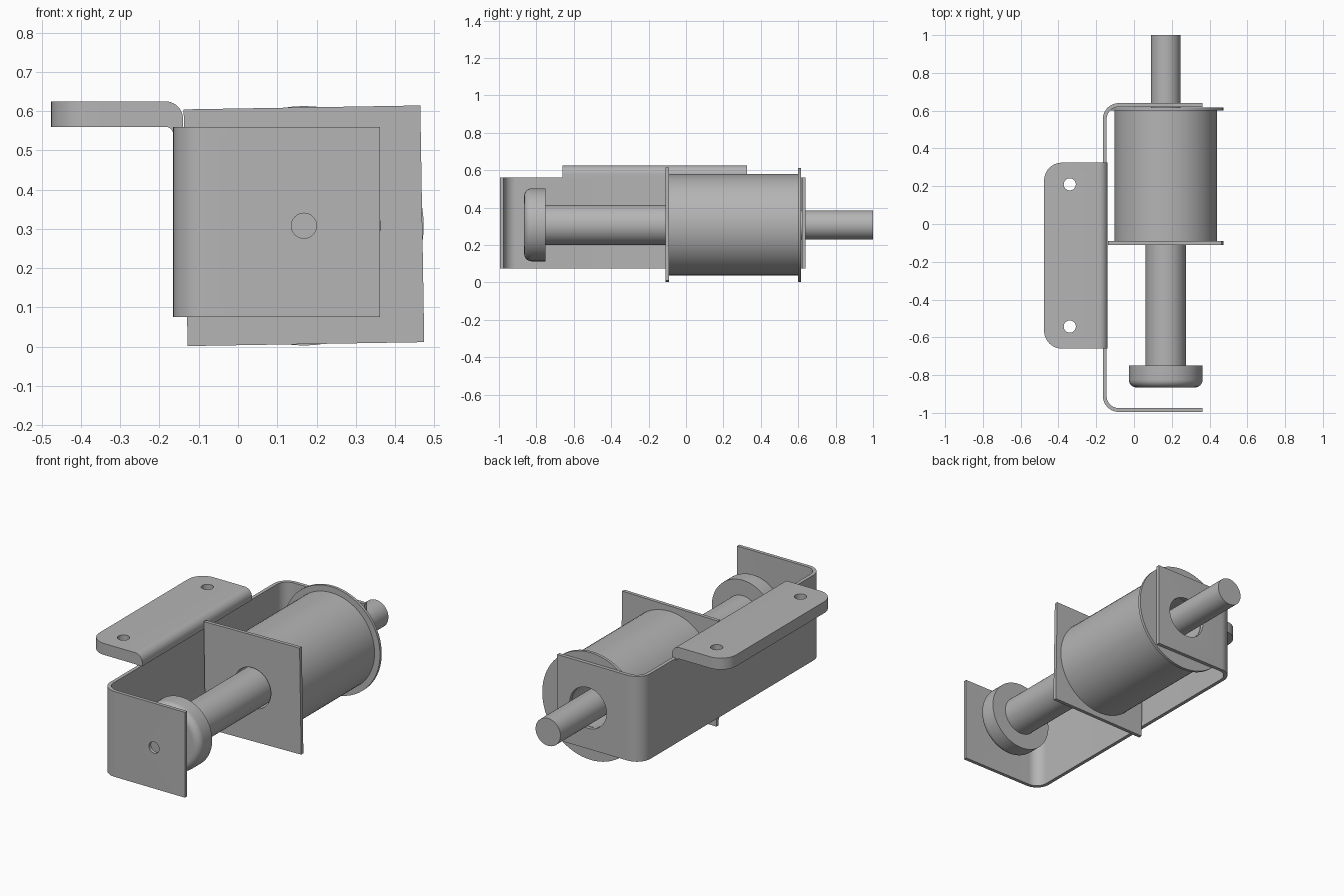
import bpy, bmesh
from math import sin, cos, pi, radians
from mathutils import Vector, Matrix

cube = bpy.data.objects.get("Cube")
if cube:
    bpy.data.objects.remove(cube, do_unlink=True)

metal = bpy.data.materials.new("grey_metal")
GREY = (0.46, 0.46, 0.46, 1)
metal.use_nodes = True
metal.diffuse_color = GREY
metal.node_tree.nodes["Principled BSDF"].inputs["Base Color"].default_value = GREY

AX, AZ = 0.168, 0.308       # shared axis of all the round parts
BORE = 0.116


def finish(name, bm):
    bmesh.ops.recalc_face_normals(bm, faces=bm.faces)
    mesh = bpy.data.meshes.new(name)
    bm.to_mesh(mesh)
    bm.free()
    mesh.materials.append(metal)
    obj = bpy.data.objects.new(name, mesh)
    bpy.context.collection.objects.link(obj)
    return obj


def smooth(obj):
    bpy.ops.object.select_all(action='DESELECT')
    obj.select_set(True)
    bpy.context.view_layer.objects.active = obj
    bpy.ops.object.shade_smooth_by_angle(angle=radians(30))


def arc(cx, cy, r, a0, a1, n=10):
    """Points on an arc, angles in degrees."""
    angles = [radians(a0 + (a1 - a0) * i / n) for i in range(n + 1)]
    return [(cx + r * cos(a), cy + r * sin(a)) for a in angles]


def prism(name, points, offset):
    """Extrude a closed outline of 3D points."""
    bm = bmesh.new()
    face = bm.faces.new([bm.verts.new(p) for p in points])
    out = bmesh.ops.extrude_face_region(bm, geom=[face], use_keep_orig=True)
    moved = [v for v in out["geom"] if isinstance(v, bmesh.types.BMVert)]
    bmesh.ops.translate(bm, verts=moved, vec=offset)
    return finish(name, bm)


def lathe(name, profile, closed=False, steps=72):
    """Turn (radius, y) points around the shared axis."""
    bm = bmesh.new()
    verts = [bm.verts.new((AX + r, y, AZ)) for r, y in profile]
    pairs = list(zip(verts, verts[1:])) + ([(verts[-1], verts[0])] if closed else [])
    edges = [bm.edges.new(p) for p in pairs]
    bmesh.ops.spin(bm, geom=verts + edges, cent=(AX, 0, AZ), axis=(0, 1, 0),
                   angle=2 * pi, steps=steps, use_merge=True)
    bmesh.ops.remove_doubles(bm, verts=bm.verts, dist=1e-5)
    obj = finish(name, bm)
    smooth(obj)
    return obj


def ring(name, r_in, r_out, y0, y1):
    return lathe(name, [(r_in, y0), (r_out, y0), (r_out, y1), (r_in, y1)], closed=True)


def drill(obj, centre, radius, axis, depth=0.2):
    """Cut a round hole with a hidden cylinder."""
    bm = bmesh.new()
    turn = Matrix.Rotation(pi / 2, 4, 'X') if axis == 'Y' else Matrix()
    bmesh.ops.create_cone(bm, cap_ends=True, segments=48, radius1=radius, radius2=radius,
                          depth=depth, matrix=Matrix.Translation(centre) @ turn)
    cutter = finish("hole_cutter", bm)
    cutter.hide_render = True
    cutter.hide_set(True)
    mod = obj.modifiers.new("hole", 'BOOLEAN')
    mod.operation = 'DIFFERENCE'
    mod.solver = 'EXACT'
    mod.object = cutter


# U-shaped bracket
T, R = 0.02, 0.085
L, E, F, B = -0.165, 0.362, -0.995, 0.64
outline = [(E, F)] + arc(L + R, F + R, R, 270, 180) + arc(L + R, B - R, R, 180, 90)
outline += [(E, B), (E, B - T)]
outline += arc(L + R, B - R, R - T, 90, 180) + arc(L + R, F + R, R - T, 180, 270)
outline += [(E, F + T)]
bracket = prism("bracket", [(x, y, 0.075) for x, y in outline], Vector((0, 0, 0.485)))
drill(bracket, (AX, F, AZ), 0.032, 'Y')
drill(bracket, (AX, B, AZ), BORE, 'Y', 0.12)
smooth(bracket)

# Mounting tab bent outwards from the top of the bracket
Y0, Y1, X0 = -0.66, 0.325, -0.476
section = [(X0, 0.56)] + arc(-0.185, 0.54, 0.02, 90, 0) + [(L + T, 0.54), (L + T, 0.56), (-0.14, 0.56)]
section += arc(-0.185, 0.58, 0.045, 0, 90) + [(X0, 0.625)]
tab = prism("mounting_tab", [(x, Y0, z) for x, z in section], Vector((0, Y1 - Y0, 0)))
bm = bmesh.new()
bm.from_mesh(tab.data)
corners = [e for e in bm.edges if all(abs(v.co.x - X0) < 1e-4 for v in e.verts)
           and abs(e.verts[0].co.y - e.verts[1].co.y) < 1e-4]
bmesh.ops.bevel(bm, geom=corners, offset=0.095, segments=10, profile=0.5, affect='EDGES')
bm.to_mesh(tab.data)
bm.free()
for y in (-0.543, 0.21):
    drill(tab, (-0.34, y, 0.59), 0.032, 'Z')
smooth(tab)

# Coil with its round rear flange
ring("coil", BORE, 0.271, -0.09, 0.6)
ring("rear_flange", BORE, 0.305, 0.6, 0.616)

# Square front plate, slightly turned about the axis
S = 0.3015
square = [(-S, -S), (S, -S), (S, S), (-S, S)]
plate = prism("front_plate", [(x, -0.11, z) for x, z in square], Vector((0, 0.02, 0)))
turn = Matrix.Rotation(radians(-0.95), 4, 'Y')
plate.data.transform(Matrix.Translation((AX, 0, AZ)) @ turn)
drill(plate, (AX, -0.1, AZ), BORE, 'Y')

# Plunger stepping down to the rear rod
lathe("plunger", [(0, -0.76), (0.107, -0.76), (0.107, 0.4), (0, 0.4)])
lathe("rear_rod", [(0, 0.39), (0.078, 0.39), (0.078, 1.0), (0, 1.0)])

# Cap with a rounded front rim
lathe("plunger_cap", [(0, -0.865)] + arc(0.155, -0.825, 0.04, 270, 360) + [(0.195, -0.75), (0, -0.75)])
